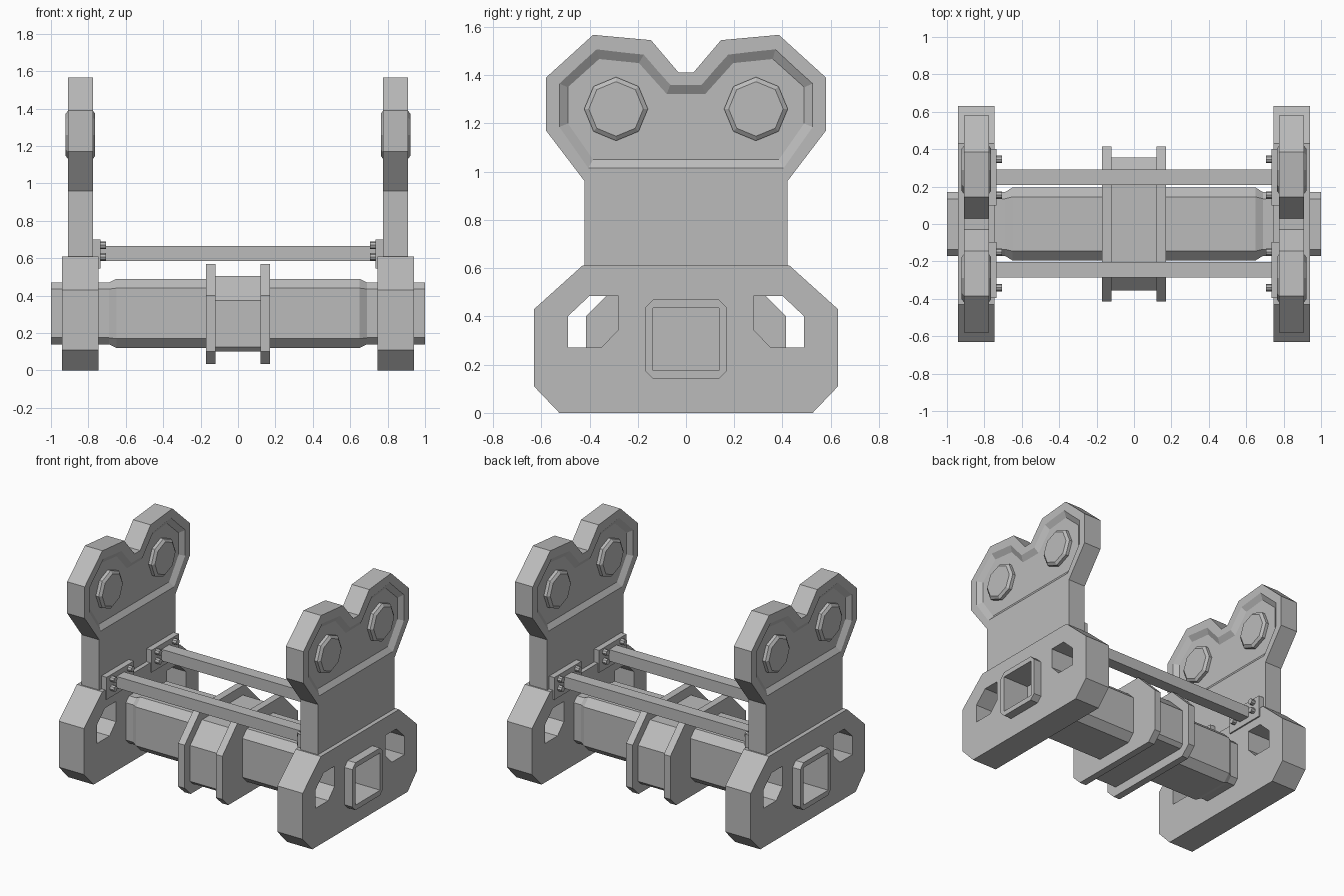
import bpy, bmesh, math

if "Cube" in bpy.data.objects:
    bpy.data.objects.remove(bpy.data.objects["Cube"])

GREY = (0.5, 0.5, 0.5, 1)
metal = bpy.data.materials.new("plain grey metal")
metal.use_nodes = True
metal.diffuse_color = GREY
metal.node_tree.nodes["Principled BSDF"].inputs["Base Color"].default_value = GREY


def loft(name, sections):
    """Skin (x, profile) sections along x and cap both ends."""
    bm = bmesh.new()
    rings = [[bm.verts.new((x, y, z)) for y, z in prof] for x, prof in sections]
    for a, b in zip(rings, rings[1:]):
        for i in range(len(a)):
            j = (i + 1) % len(a)
            bm.faces.new((a[i], a[j], b[j], b[i]))
    bm.faces.new(rings[0])
    bm.faces.new(rings[-1])
    bmesh.ops.recalc_face_normals(bm, faces=bm.faces)
    mesh = bpy.data.meshes.new(name)
    bm.to_mesh(mesh)
    bm.free()
    mesh.materials.append(metal)
    obj = bpy.data.objects.new(name, mesh)
    bpy.context.collection.objects.link(obj)
    return obj


def prism(name, x0, x1, prof):
    return loft(name, [(x0, prof), (x1, prof)])


def mirrored(half):
    """Close a profile given from bottom to top on its +y side."""
    return half + [(-y, z) for y, z in reversed(half)]


def chamfered(w, z0, z1, low, high):
    """Rectangle of half width w with chamfered lower and upper corners."""
    return mirrored([(w - low, z0), (w, z0 + low), (w, z1 - high), (w - high, z1)])


def box(y0, y1, z0, z1):
    return [(y0, z0), (y1, z0), (y1, z1), (y0, z1)]


def ngon(y, z, r, n=8):
    return [(y + r * math.cos(math.tau * i / n), z + r * math.sin(math.tau * i / n))
            for i in range(n)]


def cut(targets, cutter):
    """Subtract the cutter from every target, then discard it."""
    cutter.hide_render = True
    for obj in targets:
        mod = obj.modifiers.new("cut", "BOOLEAN")
        mod.operation, mod.solver, mod.object = "DIFFERENCE", "EXACT", cutter
        bpy.context.view_layer.objects.active = obj
        bpy.ops.object.modifier_apply(modifier=mod.name)
    bpy.data.objects.remove(cutter)


upper = mirrored([(0.42, 0.6), (0.42, 0.96), (0.58, 1.17), (0.58, 1.39),
                  (0.385, 1.567), (0.145, 1.545), (0.03, 1.41)])
recess_rim = mirrored([(0.405, 1.015), (0.525, 1.185), (0.525, 1.365),
                       (0.37, 1.507), (0.175, 1.485), (0.065, 1.36)])
recess_floor = mirrored([(0.385, 1.05), (0.49, 1.2), (0.49, 1.35),
                         (0.36, 1.467), (0.195, 1.45), (0.08, 1.322)])
lower = mirrored([(0.525, 0), (0.63, 0.11), (0.63, 0.43), (0.43, 0.61)])
hole = [(0.28, 0.345), (0.35, 0.272), (0.49, 0.272), (0.49, 0.4),
        (0.4, 0.485), (0.28, 0.485)]

# Central axle beam, swelling between the side plates
tube = chamfered(0.17, 0.14, 0.47, 0.035, 0.035)
beam = chamfered(0.195, 0.12, 0.49, 0.05, 0.05)
axle = loft("axle_beam", [(-1, tube), (-0.69, tube), (-0.65, beam),
                          (0.65, beam), (0.69, tube), (1, tube)])

# Middle band and its flanges
prism("middle_band", -0.13, 0.13, chamfered(0.355, 0.1, 0.505, 0.025, 0.13))

for s, side in ((1, "left"), (-1, "right")):
    prism(side + "_band_flange", s * 0.12, s * 0.17,
          chamfered(0.415, 0.035, 0.57, 0.065, 0.17))

    # Foot plate with two lightening holes and an open axle socket
    foot = prism(side + "_foot_plate", s * 0.745, s * 0.94, lower)
    for m in (1, -1):
        cut([foot], prism("hole_cutter", s * 0.7, s, [(m * y, z) for y, z in hole]))
    cut([foot, axle], prism("socket_cutter", s * 0.8, s * 1.05,
                            box(-0.137, 0.137, 0.175, 0.435)))

    # Upright plate with a sloped recess on both faces
    plate = prism(side + "_upright_plate", s * 0.775, s * 0.91, upper)
    for face, d in ((0.91, 1), (0.775, -1)):
        k = 0.035 * 0.03 / 0.03
        over = [(2 * a - c, 2 * b - e) for (a, b), (c, e) in zip(recess_rim, recess_floor)]
        cut([plate], loft("recess_cutter", [(s * (face + 0.025 * d), over),
                                            (s * (face - 0.025 * d), recess_floor)]))
        # Octagonal bosses in the recess
        for y in (-0.29, 0.29):
            loft(side + "_boss", [(s * (face - 0.04 * d), ngon(y, 1.26, 0.132)),
                                  (s * (face - 0.003 * d), ngon(y, 1.26, 0.132)),
                                  (s * (face + 0.011 * d), ngon(y, 1.26, 0.113))])

    # Brackets and bolts for the cross bars
    for y, end in ((-0.245, "front"), (0.25, "back")):
        prism(f"{side}_{end}_bracket", s * 0.735, s * 0.78,
              box(y - 0.15, y + 0.15, 0.545, 0.7))
        for dy in (-0.095, 0.095):
            for z in (0.607, 0.67):
                prism(f"{side}_{end}_bolt", s * 0.705, s * 0.74, ngon(y + dy, z, 0.02))

# Cross bars
for y, end in ((-0.245, "front"), (0.25, "back")):
    prism(end + "_cross_bar", -0.74, 0.74, box(y - 0.042, y + 0.042, 0.585, 0.665))
